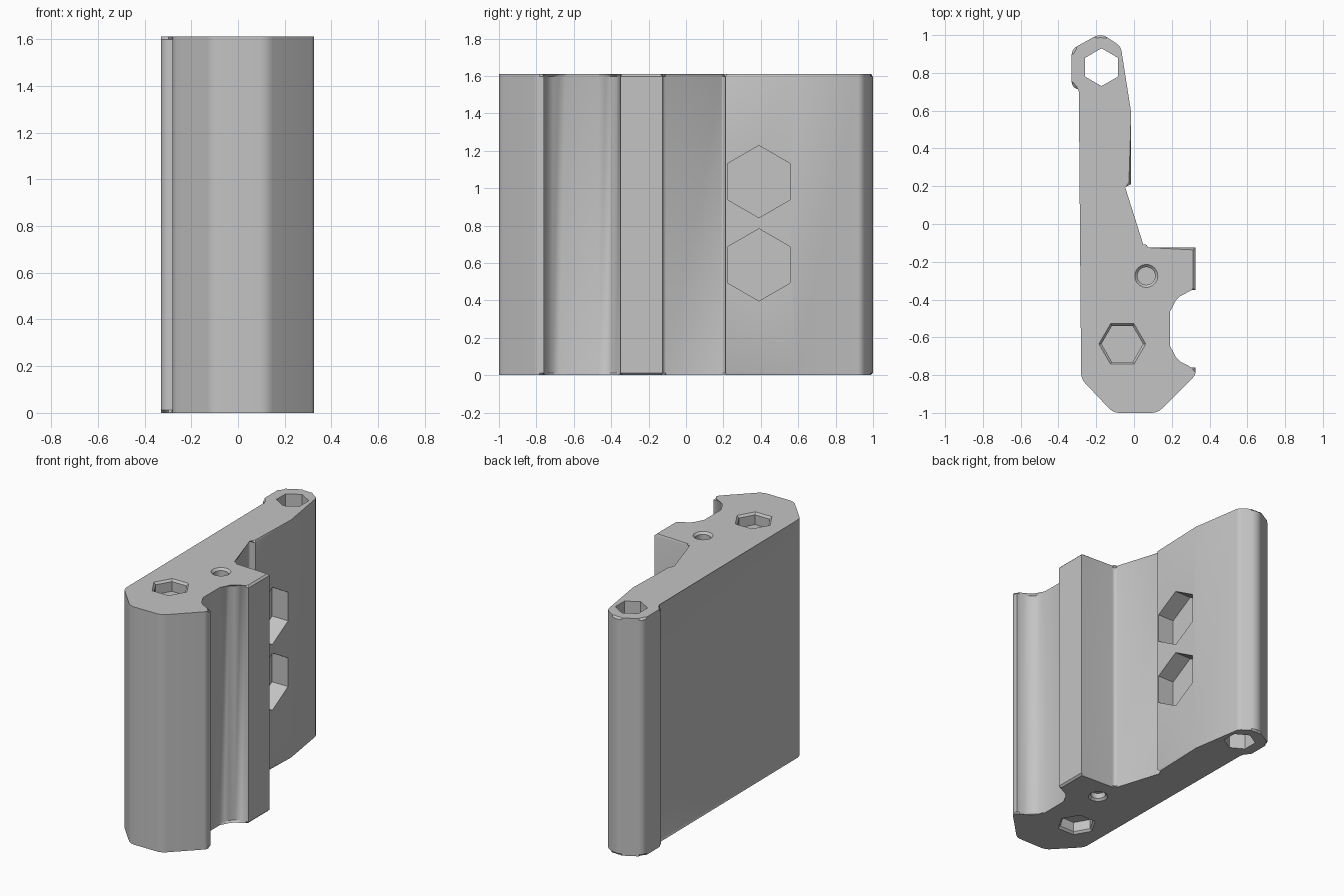
import bpy, bmesh, math
from mathutils import Vector, Matrix

old = bpy.data.objects.get("Cube")
if old:
    bpy.data.objects.remove(old, do_unlink=True)

HEIGHT = 1.61

grey = bpy.data.materials.new("plain grey")
grey.use_nodes = True
grey.diffuse_color = (0.55, 0.55, 0.55, 1)
grey.node_tree.nodes["Principled BSDF"].inputs["Base Color"].default_value = grey.diffuse_color


def make_object(name, bm):
    bmesh.ops.recalc_face_normals(bm, faces=bm.faces)
    mesh = bpy.data.meshes.new(name)
    bm.to_mesh(mesh)
    bm.free()
    mesh.materials.append(grey)
    obj = bpy.data.objects.new(name, mesh)
    bpy.context.collection.objects.link(obj)
    return obj


def rounded(corners, steps=5):
    """Replace each corner (x, y, radius) by a tangent arc."""
    points = []
    for i, (x, y, r) in enumerate(corners):
        p = Vector((x, y))
        if r == 0:
            points.append(p)
            continue
        a = (Vector(corners[i - 1][:2]) - p).normalized()
        b = (Vector(corners[(i + 1) % len(corners)][:2]) - p).normalized()
        half = a.angle(b) / 2
        centre = p + (a + b).normalized() * (r / math.sin(half))
        start = p + a * (r / math.tan(half)) - centre
        end = p + b * (r / math.tan(half)) - centre
        first = math.atan2(start.y, start.x)
        sweep = math.remainder(math.atan2(end.y, end.x) - first, math.tau)
        for k in range(steps + 1):
            t = first + sweep * k / steps
            points.append(centre + r * Vector((math.cos(t), math.sin(t))))
    return points


def cutter(name, sides, rings, matrix, turn=0.0):
    """Closed prism through rings of (radius, height)."""
    bm = bmesh.new()
    loops = []
    for radius, z in rings:
        loops.append([bm.verts.new((radius * math.cos(turn + math.tau * i / sides),
                                    radius * math.sin(turn + math.tau * i / sides), z))
                      for i in range(sides)])
    for low, high in zip(loops, loops[1:]):
        for i in range(sides):
            j = (i + 1) % sides
            bm.faces.new((low[i], low[j], high[j], high[i]))
    bm.faces.new(loops[0][::-1])
    bm.faces.new(loops[-1])
    bm.transform(matrix)
    obj = make_object(name, bm)
    obj.hide_render = True
    return obj


# Outline of the body, with a radius at each corner
outline = [
    (-0.11, -1.0, 0.08), (0.125, -1.0, 0.08), (0.325, -0.80, 0.04),
    (0.325, -0.76, 0), (0.19, -0.76, 0.115), (0.19, -0.35, 0.115),
    (0.325, -0.35, 0), (0.325, -0.125, 0), (0.055, -0.125, 0.025),
    (-0.065, 0.21, 0.015), (-0.015, 0.21, 0), (-0.015, 0.59, 0),
    (-0.07, 0.94, 0.05), (-0.175, 1.011, 0.07), (-0.33, 0.925, 0.05),
    (-0.33, 0.72, 0.04), (-0.28, 0.71, 0), (-0.28, -0.82, 0.08),
]

# Body: extruded outline with chamfered ends
bm = bmesh.new()
points = rounded(outline)
low = [bm.verts.new((p.x, p.y, 0)) for p in points]
high = [bm.verts.new((p.x, p.y, HEIGHT)) for p in points]
caps = [bm.faces.new(low[::-1]), bm.faces.new(high)]
for i in range(len(points)):
    bm.faces.new((low[i - 1], low[i], high[i], high[i - 1]))
rims = [e for cap in caps for e in cap.edges]
bmesh.ops.bevel(bm, geom=rims, offset=0.012, segments=1, affect='EDGES')
body = make_object("holder_body", bm)

# Through hole at the back end
cutters = [cutter("back_hex_hole", 6, [(0.1, -0.1), (0.1, HEIGHT + 0.1)],
                  Matrix.Translation((-0.172, 0.83, 0)), math.pi / 6)]

# Blind sockets with chamfered rims, in both ends
for end, flip in (("top", 1), ("bottom", -1)):
    for name, x, y, sides, r, depth in (("hex_socket", -0.062, -0.635, 6, 0.11, 0.08),
                                        ("round_socket", 0.065, -0.275, 24, 0.047, 0.05)):
        rings = [(r, -depth), (r, -0.014), (r + 0.014, 0), (r + 0.014, 0.05)]
        place = Matrix.Translation((x, y, HEIGHT if flip > 0 else 0)) @ Matrix.Diagonal((1, 1, flip, 1))
        cutters.append(cutter(end + "_" + name, sides, rings, place))

# Two hexagonal pockets in the side
for name, z in (("upper", 1.035), ("lower", 0.59)):
    place = Matrix.Translation((-0.015, 0.39, z)) @ Matrix.Rotation(math.pi / 2, 4, 'Y')
    cutters.append(cutter(name + "_side_pocket", 6, [(0.193, -0.12), (0.193, 0.1)], place))

bpy.context.view_layer.objects.active = body
for c in cutters:
    mod = body.modifiers.new(c.name, 'BOOLEAN')
    mod.operation = 'DIFFERENCE'
    mod.solver = 'EXACT'
    mod.object = c
    bpy.ops.object.modifier_apply(modifier=mod.name)
for c in cutters:
    bpy.data.objects.remove(c, do_unlink=True)

bpy.ops.object.select_all(action='DESELECT')
body.select_set(True)
bpy.ops.object.shade_smooth_by_angle(angle=math.radians(30))
